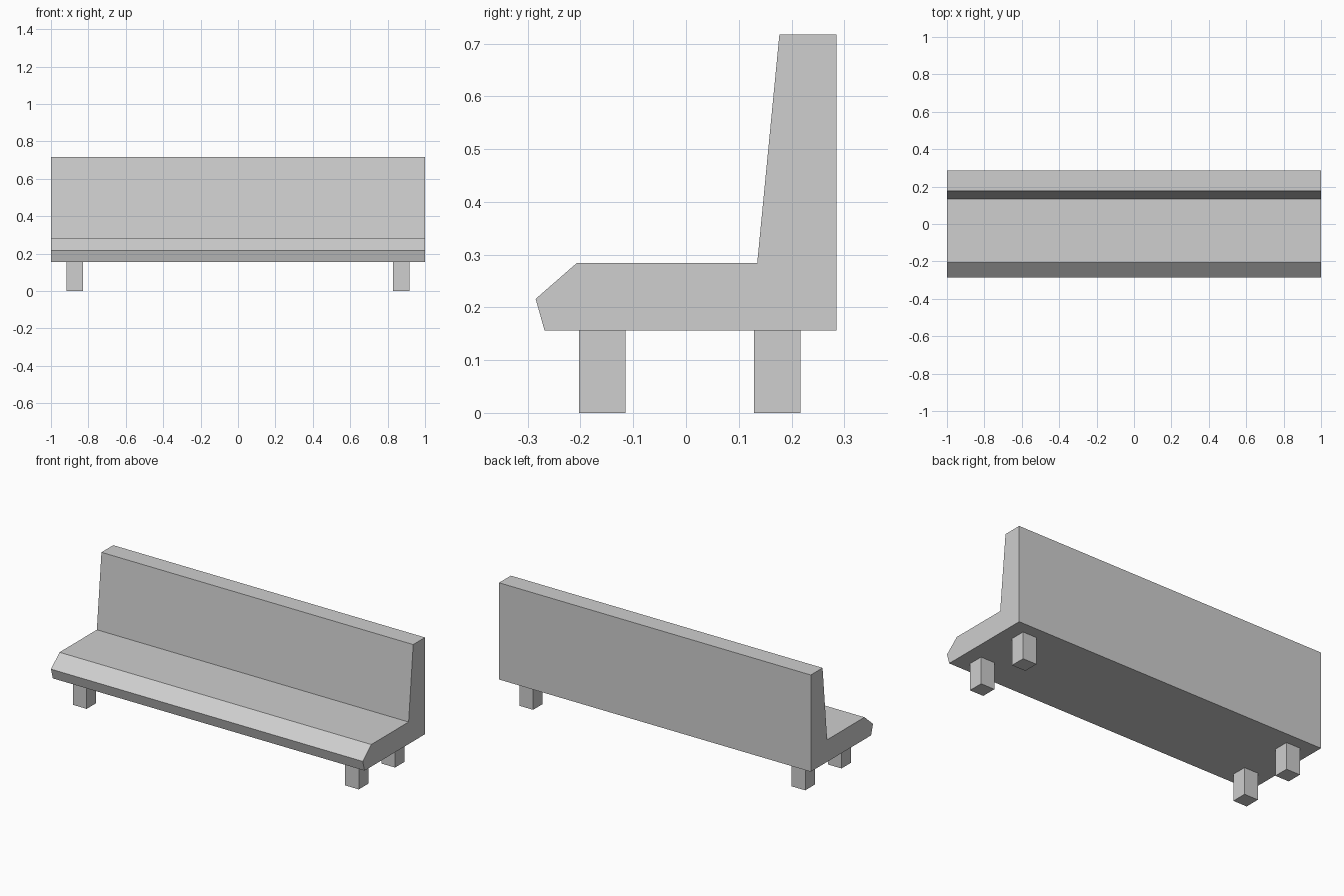
import bpy
import bmesh

cube = bpy.data.objects.get("Cube")
if cube:
    bpy.data.objects.remove(cube, do_unlink=True)

# Single flat grey
grey = bpy.data.materials.new("light_grey")
grey.use_nodes = True
colour = (0.62, 0.62, 0.62, 1)
grey.diffuse_color = colour
grey.node_tree.nodes["Principled BSDF"].inputs["Base Color"].default_value = colour


def extrude_profile(name, profile, x0, x1):
    """Sweep a closed (y, z) outline along x into a solid."""
    bm = bmesh.new()
    face = bm.faces.new([bm.verts.new((x0, y, z)) for y, z in profile])
    swept = bmesh.ops.extrude_face_region(bm, geom=[face])["geom"]
    moved = [v for v in swept if isinstance(v, bmesh.types.BMVert)]
    bmesh.ops.translate(bm, verts=moved, vec=(x1 - x0, 0, 0))
    bmesh.ops.recalc_face_normals(bm, faces=bm.faces)
    mesh = bpy.data.meshes.new(name)
    bm.to_mesh(mesh)
    bm.free()
    mesh.materials.append(grey)
    obj = bpy.data.objects.new(name, mesh)
    bpy.context.collection.objects.link(obj)
    return obj


SEAT_BOTTOM = 0.156

# Seat and sloping backrest share one continuous side profile
extrude_profile("bench_seat_and_back", [
    (-0.268, SEAT_BOTTOM), (0.285, SEAT_BOTTOM), (0.285, 0.717),
    (0.177, 0.717), (0.135, 0.284), (-0.207, 0.284), (-0.285, 0.216),
], -1, 1)

# Four square legs
for depth, y in (("front", -0.159), ("back", 0.173)):
    for side, x in (("left", 0.873), ("right", -0.873)):
        h = 0.044
        outline = [(y - h, 0), (y + h, 0), (y + h, SEAT_BOTTOM), (y - h, SEAT_BOTTOM)]
        extrude_profile(f"{depth}_{side}_leg", outline, x - h, x + h)
